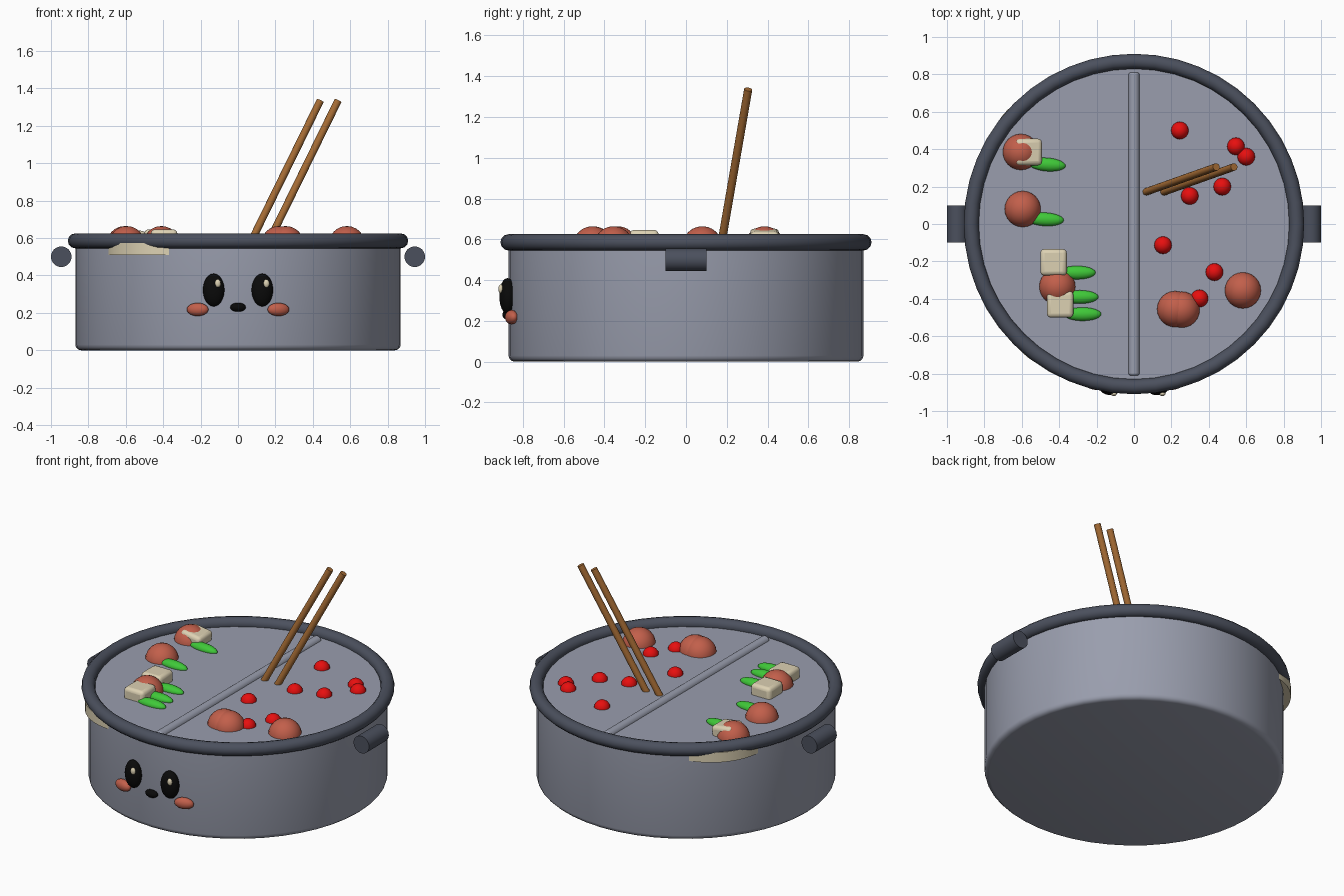
import bpy, bmesh, math
from mathutils import Matrix, Vector

cube = bpy.data.objects.get("Cube")
if cube:
    bpy.data.objects.remove(cube, do_unlink=True)


def material(name, r, g, b):
    m = bpy.data.materials.new(name)
    m.use_nodes = True
    m.diffuse_color = (r, g, b, 1)
    m.node_tree.nodes["Principled BSDF"].inputs["Base Color"].default_value = (r, g, b, 1)
    return m


STEEL = material("steel grey", .32, .34, .42)
DARK = material("dark slate", .07, .08, .11)
MEAT = material("meat brown", .54, .115, .07)
CREAM = material("cream", .72, .64, .45)
GREEN = material("leaf green", .05, .58, .04)
RED = material("berry red", .85, .005, .005)
WOOD = material("wood", .38, .15, .035)
BLACK = material("black", .003, .003, .003)


def finish(name, bm, mat, loc=(0, 0, 0), angle=35):
    bmesh.ops.recalc_face_normals(bm, faces=bm.faces)
    mesh = bpy.data.meshes.new(name)
    bm.to_mesh(mesh)
    bm.free()
    mesh.materials.append(mat)
    mesh.shade_smooth()
    mesh.set_sharp_from_angle(angle=math.radians(angle))
    ob = bpy.data.objects.new(name, mesh)
    ob.location = loc
    bpy.context.collection.objects.link(ob)
    return ob


def lathe(name, profile, mat, steps=48, closed=False):
    bm = bmesh.new()
    verts = [bm.verts.new((r, 0, z)) for r, z in profile]
    pairs = list(zip(verts, verts[1:]))
    if closed:
        pairs.append((verts[-1], verts[0]))
    edges = [bm.edges.new(p) for p in pairs]
    bmesh.ops.spin(bm, geom=verts + edges, cent=(0, 0, 0), axis=(0, 0, 1),
                   angle=math.tau, steps=steps)
    bmesh.ops.remove_doubles(bm, verts=bm.verts, dist=.0001)
    return finish(name, bm, mat)


def ball(name, loc, size, mat, turn=0, segs=24):
    bm = bmesh.new()
    bmesh.ops.create_uvsphere(bm, u_segments=segs, v_segments=segs // 2, radius=1)
    bmesh.ops.transform(bm, verts=bm.verts,
                        matrix=Matrix.Rotation(turn, 4, 'Z') @ Matrix.Diagonal((*size, 1)))
    return finish(name, bm, mat, loc)


def rod(name, start, end, radius, mat, segs=24):
    a, b = Vector(start), Vector(end)
    bm = bmesh.new()
    bmesh.ops.create_cone(bm, cap_ends=True, segments=segs, radius1=radius,
                          radius2=radius, depth=(b - a).length)
    turn = (b - a).to_track_quat('Z', 'Y').to_matrix().to_4x4()
    bmesh.ops.transform(bm, verts=bm.verts, matrix=turn)
    return finish(name, bm, mat, (a + b) / 2)


def soften(ob, width, segments=3):
    mod = ob.modifiers.new("soft edges", 'BEVEL')
    mod.width = width
    mod.segments = segments
    mod.limit_method = 'ANGLE'


# Pot body filled to the broth level, and its round rim
BROTH = .578
lathe("pot", [(0, 0), (.84, 0), (.855, .004), (.866, .015), (.87, .03),
              (.87, BROTH), (0, BROTH)], STEEL)
ring = [(.87 + .04 * math.cos(a), .585 + .04 * math.sin(a))
        for a in (math.tau * i / 12 for i in range(12))]
lathe("rim", ring, DARK, closed=True)

# Divider bar across the pot
soften(rod("divider", (0, -.81, .572), (0, .81, .572), .03, STEEL), .012)

# Side handles
for side, x in (("left", .945), ("right", -.945)):
    rod(side + "_handle", (x, -.1, .5), (x, .1, .5), .055, DARK, 32)

# Face
for side, s in (("left", 1), ("right", -1)):
    ball(side + "_eye", (s * .13, -.875, .322), (.058, .04, .088), BLACK, s * .15)
    ball(side + "_eye_glint", (s * .13 + .022, -.908, .357), (.016, .012, .022), CREAM)
    ball(side + "_cheek", (s * .216, -.855, .218), (.06, .03, .035), MEAT, s * .25)
ball("nose", (0, -.875, .23), (.042, .025, .024), BLACK)

# Meatballs
for x, y in ((-.605, .385), (-.595, .08), (-.41, -.335),
             (.22, -.455), (.255, -.458), (.582, -.355)):
    ball("meatball", (x, y, .566), (.098, .098, .098), MEAT)

# Tofu cubes
for x, y, tilt in ((-.43, -.205, 0), (-.395, -.43, 0), (-.57, .385, .15)):
    bm = bmesh.new()
    bmesh.ops.create_cube(bm, size=.142)
    bmesh.ops.rotate(bm, verts=bm.verts, matrix=Matrix.Rotation(tilt, 3, 'Y'))
    soften(finish("tofu", bm, CREAM, (x, y, .575)), .022)

# Cream slices poking out under the rim
for deg in (140, 231):
    a = math.radians(deg)
    x, y = .56 * math.cos(a), .56 * math.sin(a)
    rod("cream_slice", (x, y, .51), (x, y, .573), .352, CREAM, 48)

# Green leaves
for x, y, turn in ((-.465, .318, -.08), (-.475, .025, -.05), (-.305, -.26, 0),
                   (-.29, -.39, 0), (-.275, -.482, 0)):
    ball("leaf", (x, y, .582), (.1, .036, .03), GREEN, turn)

# Red berries
for x, y in ((.245, .5), (.545, .415), (.6, .36), (.472, .2),
             (.298, .15), (.155, -.113), (.43, -.257), (.35, -.398)):
    ball("berry", (x, y, .573), (.048, .048, .048), RED, segs=16)

# Chopsticks
for x in (.045, .14):
    rod("chopstick", (x, .165, .53), (x + .395, .305, 1.335), .02, WOOD, 16)
